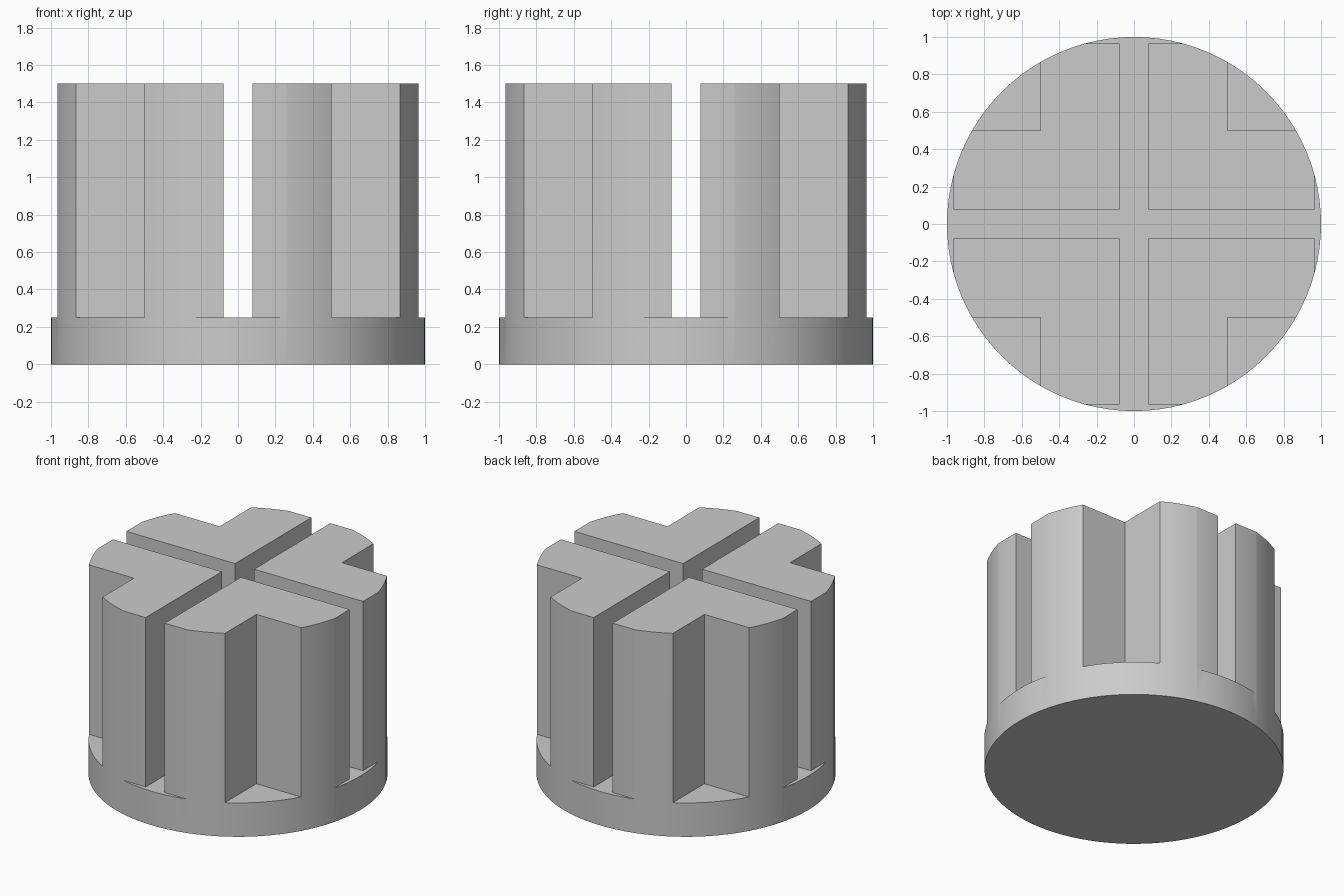
import bpy
import math

cube = bpy.data.objects.get("Cube")
if cube:
    bpy.data.objects.remove(cube, do_unlink=True)

RADIUS, HEIGHT, BASE_TOP = 1.0, 1.5, 0.25
SLOT = 0.0775                                # half width of the cross slots
FLAT = RADIUS * math.cos(math.radians(15))   # distance of the four side flats
NOTCH = 0.5                                  # inner corner of the diagonal notches
FAR = 1.3                                    # outer reach of the cutters

# Single grey material
grey = bpy.data.materials.new("plain_grey")
grey.use_nodes = True
colour = (0.6, 0.6, 0.6, 1.0)
grey.diffuse_color = colour
grey.node_tree.nodes["Principled BSDF"].inputs["Base Color"].default_value = colour

# Solid round body, from base to top of the fins
bpy.ops.mesh.primitive_cylinder_add(vertices=96, radius=RADIUS, depth=HEIGHT,
                                    location=(0, 0, HEIGHT / 2))
body = bpy.context.object
body.name = "slotted_round_body"
body.data.materials.append(grey)


def cut_box(x0, x1, y0, y1):
    """Cut an upright box out of the body, down to the top of the base."""
    top = HEIGHT + 0.2
    bpy.ops.mesh.primitive_cube_add(
        size=1, location=((x0 + x1) / 2, (y0 + y1) / 2, (BASE_TOP + top) / 2))
    cutter = bpy.context.object
    cutter.name = "cutter"
    cutter.scale = (x1 - x0, y1 - y0, top - BASE_TOP)
    cutter.hide_render = True
    bpy.context.view_layer.objects.active = body
    cut = body.modifiers.new("cut", "BOOLEAN")
    cut.operation = "DIFFERENCE"
    cut.solver = "EXACT"
    cut.object = cutter
    bpy.ops.object.modifier_apply(modifier=cut.name)
    bpy.data.objects.remove(cutter, do_unlink=True)


# Cross slots that split the body into four fins
cut_box(-SLOT, SLOT, -FAR, FAR)
cut_box(-FAR, FAR, -SLOT, SLOT)

# Flats on the four sides, and square notches on the diagonals
for s in (-1, 1):
    lo, hi = sorted((s * FLAT, s * FAR))
    cut_box(lo, hi, -FAR, FAR)
    cut_box(-FAR, FAR, lo, hi)
    for t in (-1, 1):
        cut_box(*sorted((s * NOTCH, s * FAR)), *sorted((t * NOTCH, t * FAR)))

# Smooth round walls with sharp cut edges
bpy.ops.object.select_all(action="DESELECT")
body.select_set(True)
bpy.context.view_layer.objects.active = body
bpy.ops.object.shade_smooth_by_angle(angle=math.radians(30))
